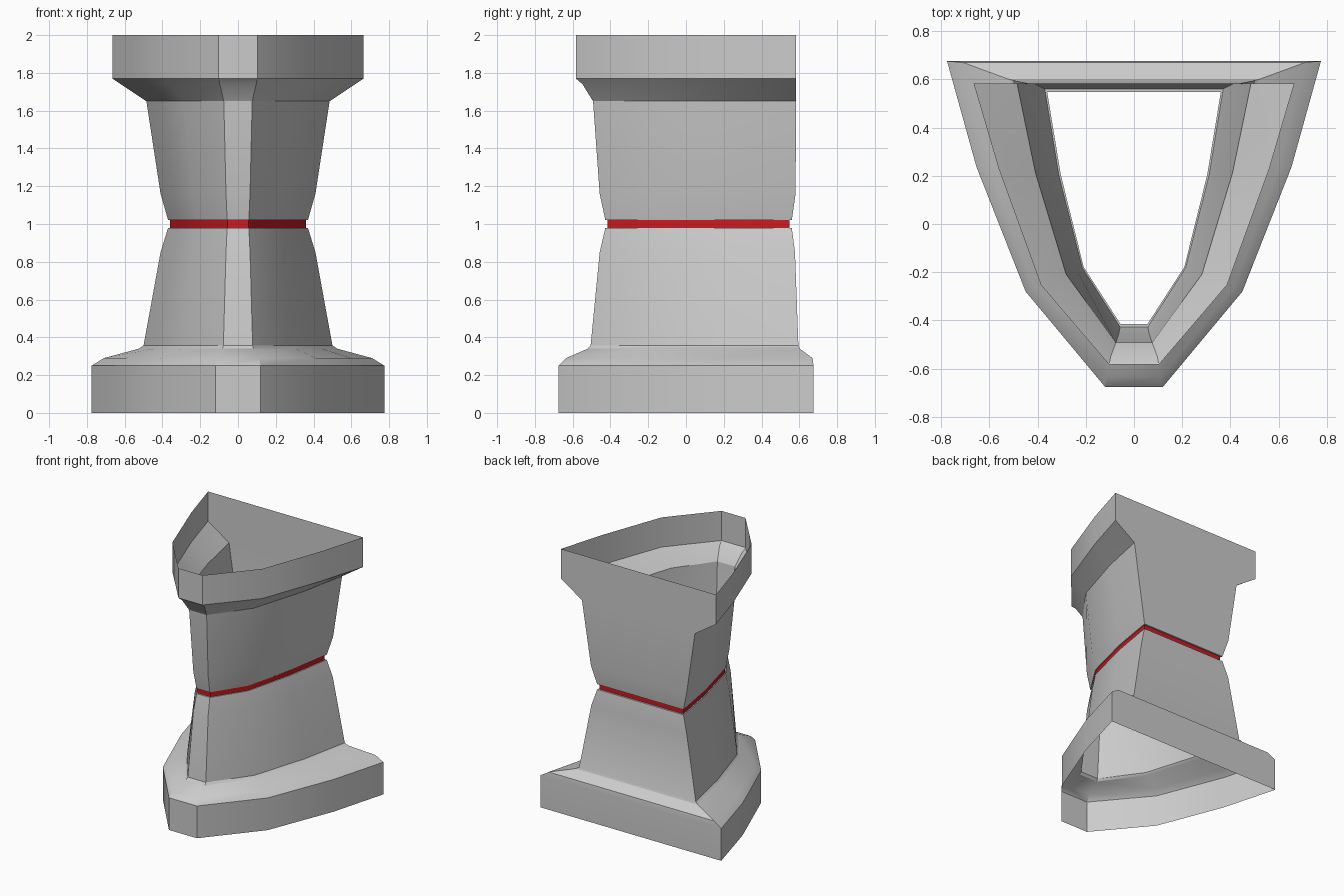
import bpy, math

if "Cube" in bpy.data.objects:
    bpy.data.objects.remove(bpy.data.objects["Cube"])


def section(z, half_width, back, front):
    # Mirrored eight-sided outline: flat back, tapering sides, narrow flat front
    w = half_width
    right = [(0.155 * w, front), (0.58 * w, -0.09 - 0.245 * w),
             (0.843 * w, 0.175 + 0.08 * w), (w, back)]
    left = [(-x, y) for x, y in reversed(right)]
    return [(x, y, z) for x, y in right + left]


def loft(name, rings, color=None):
    # Open shell through a stack of sections
    verts = [p for r in rings for p in section(*r)]
    faces = [(i * 8 + j, i * 8 + (j + 1) % 8, (i + 1) * 8 + (j + 1) % 8, (i + 1) * 8 + j)
             for i in range(len(rings) - 1) for j in range(8)]
    mesh = bpy.data.meshes.new(name)
    mesh.from_pydata(verts, [], faces)
    obj = bpy.data.objects.new(name, mesh)
    bpy.context.collection.objects.link(obj)
    if color:
        mat = bpy.data.materials.new(name)
        mat.diffuse_color = color
        mat.use_nodes = True
        mat.node_tree.nodes["Principled BSDF"].inputs["Base Color"].default_value = mat.diffuse_color
        mesh.materials.append(mat)
    bpy.ops.object.select_all(action='DESELECT')
    obj.select_set(True)
    bpy.context.view_layer.objects.active = obj
    bpy.ops.object.shade_smooth_by_angle(angle=math.radians(25))
    return obj


# Rings are (height, half width, back y, front y)
BAND = (0.36, 0.547, -0.415)

# Wide foot narrowing up to the groove
loft("lower_body", [
    (0.0, 0.775, 0.675, -0.675),
    (0.25, 0.775, 0.675, -0.675),
    (0.29, 0.71, 0.67, -0.635),
    (0.34, 0.525, 0.602, -0.52),
    (0.357, 0.50, 0.595, -0.505),
    (0.85, 0.41, 0.577, -0.457),
    (0.98, 0.37, 0.56, -0.427),
    (0.98, *BAND)])

# Red band recessed in the waist
loft("waist_band", [(0.98, *BAND), (1.02, *BAND)], (0.6, 0.01, 0.015, 1))

# Upper body flaring to the open rim, with a flush flat back
loft("upper_body", [
    (1.02, *BAND),
    (1.02, 0.37, 0.56, -0.427),
    (1.16, 0.41, 0.58, -0.457),
    (1.65, 0.485, 0.583, -0.492),
    (1.74, 0.62, 0.583, -0.548),
    (1.77, 0.665, 0.583, -0.583),
    (2.0, 0.665, 0.583, -0.583)])
